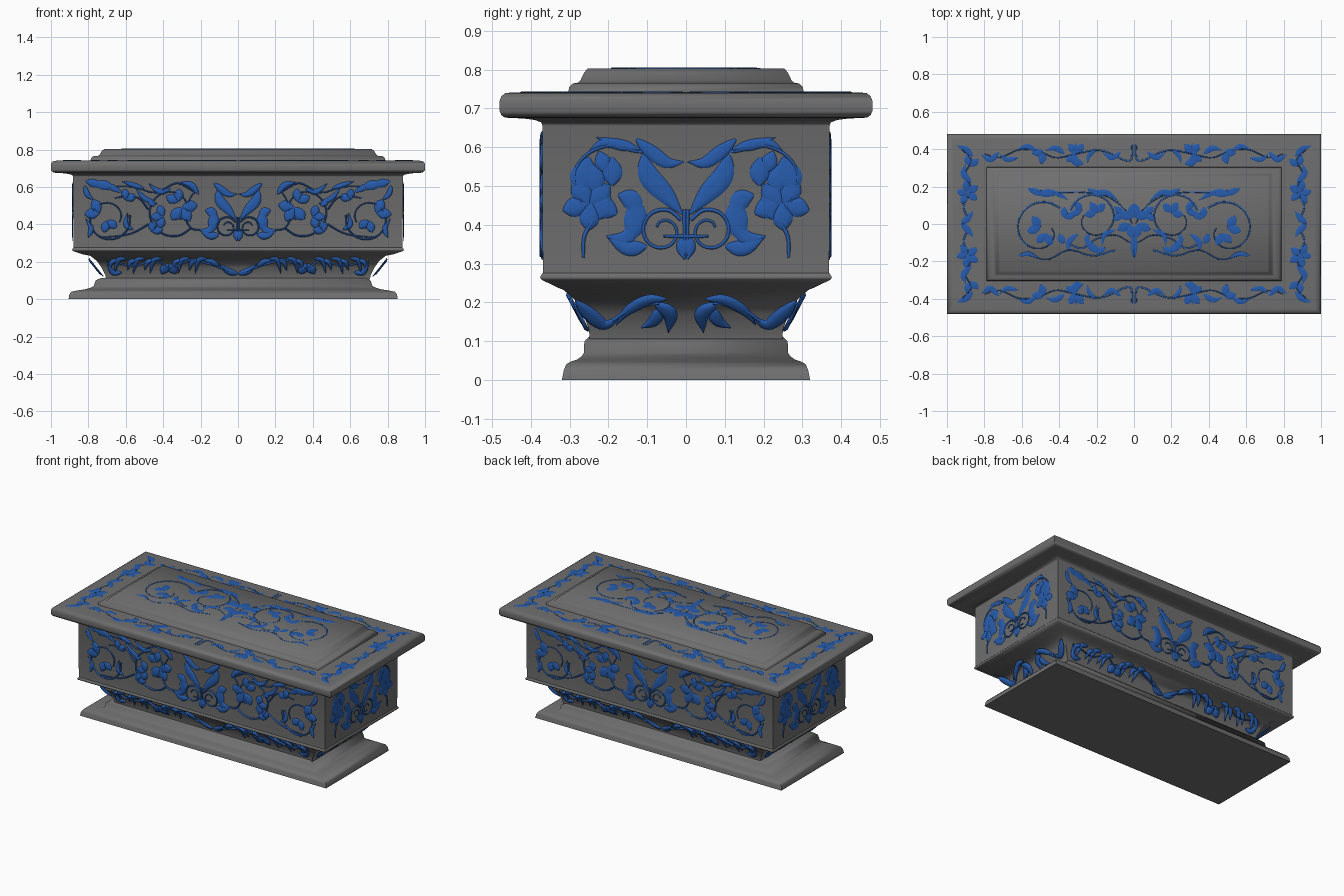
import bpy, bmesh
from math import sin, cos, pi, radians
from mathutils import Vector, Matrix


def material(name, rgb):
    m = bpy.data.materials.new(name)
    m.diffuse_color = (*rgb, 1)
    return m


blue = material("blue_ornament", (0.02, 0.105, 0.41))
stone = material("dark_grey_stone", (0.16, 0.16, 0.16))


def finish(name, bm, mat, angle):
    me = bpy.data.meshes.new(name)
    bm.to_mesh(me)
    bm.free()
    ob = bpy.data.objects.new(name, me)
    bpy.context.collection.objects.link(ob)
    me.materials.append(mat)
    bpy.ops.object.select_all(action='DESELECT')
    ob.select_set(True)
    bpy.context.view_layer.objects.active = ob
    bpy.ops.object.shade_smooth_by_angle(angle=radians(angle))


# Rectangular mouldings: rows of (half x, half y, z)
def moulding(name, rows, cx=0):
    bm = bmesh.new()
    rings = [[bm.verts.new((cx + sx * x, sy * y, z)) for sx, sy in
              ((-1, -1), (1, -1), (1, 1), (-1, 1))] for x, y, z in rows]
    for a, b in zip(rings, rings[1:]):
        for i in range(4):
            j = (i + 1) % 4
            bm.faces.new((a[i], a[j], b[j], b[i]))
    bm.faces.new(rings[0][::-1])
    bm.faces.new(rings[-1])
    finish(name, bm, stone, 60)


moulding("foot", [(.88, .32, 0), (.876, .315, .025), (.865, .309, .04), (.83, .298, .047),
                  (.795, .282, .052), (.765, .27, .06), (.745, .263, .07), (.735, .262, .1),
                  (.71, .25, .112)], -.026)
moulding("cove", [(.705, .248, .105), (.71, .25, .13), (.73, .265, .17), (.755, .285, .205),
                  (.79, .315, .232), (.83, .335, .24), (.862, .355, .25), (.883, .372, .258),
                  (.887, .376, .265), (.883, .372, .272), (.88, .369, .276)])
moulding("body", [(.88, .369, .27), (.882, .37, .655), (.885, .373, .664), (.91, .39, .67),
                  (.93, .41, .673), (.97, .455, .676)])
moulding("lid_slab", [(.97, .455, .675), (.985, .468, .677), (.995, .476, .683), (1, .48, .692),
                      (1, .48, .72), (.996, .476, .731), (.985, .466, .739), (.965, .45, .741)])
moulding("lid_panel", [(.79, .305, .735), (.785, .301, .755), (.775, .292, .764), (.75, .279, .766),
                       (.74, .272, .772), (.728, .262, .793), (.715, .253, .803)])


# Relief strokes: smooth spine, width profile, domed section
def spline(pts, n):
    p = [Vector(q) for q in pts]
    p = [2 * p[0] - p[1]] + p + [2 * p[-1] - p[-2]]
    out = []
    for i in range(1, len(p) - 2):
        a, b, c, d = p[i - 1:i + 3]
        for k in range(n):
            t = k / n
            out.append(.5 * (2 * b + (c - a) * t + (2 * a - 5 * b + 4 * c - d) * t * t
                             + (3 * b - a - 3 * c + d) * t ** 3))
    return out + [p[-2]]


WIDTH = {
    "stem": lambda t: 1 - .4 * t,
    "leaf": lambda t: sin(pi * t ** .8) ** .9,
    "lobed": lambda t: sin(pi * t ** .8) ** .7 * (.7 + .3 * abs(sin(3 * pi * t))),
    "petal": lambda t: sin(pi * t ** 1.1) ** .75,
}


def stroke(bm, pts, w, kind, h, m):
    sp = spline(pts, 6 if len(pts) > 2 else 12)
    rows = []
    for i, p in enumerate(sp):
        d = (sp[min(i + 1, len(sp) - 1)] - sp[max(i - 1, 0)]).normalized()
        side = Vector((-d.y, d.x))
        k = max(.06, WIDTH[kind](i / (len(sp) - 1) * .9999))
        row = []
        for s in (-1, -.8, -.35, 0, .35, .8, 1):
            q = p + side * s * w * k
            z = h * (1 - s * s) ** .5 * min(1, .35 + k * .65) * (.9 if s == 0 and kind != "stem" else 1)
            row.append(bm.verts.new(m @ Vector((q.x, q.y, z - .001))))
        rows.append(row)
    for a, b in zip(rows, rows[1:]):
        for j in range(7):
            bm.faces.new((a[j], b[j], b[(j + 1) % 7], a[(j + 1) % 7]))
    bm.faces.new(rows[0])
    bm.faces.new(rows[-1][::-1])


def ornament(name, design, m, h):
    bm = bmesh.new()
    for pts, w, kind in design:
        for s in (1, -1):
            stroke(bm, [(s * u, v) for u, v in pts], w, kind, h, m)
    finish(name, bm, blue, 50)


def stem(*pts, w=.005): return [(pts, w, "stem")]
def leaf(w, *pts): return [(pts, w, "leaf")]
def lobed(w, *pts): return [(pts, w, "lobed")]


def scroll(u, v, r0, r1, a0, a1):
    pts = []
    for i in range(12):
        t = i / 11
        a, r = radians(a0 + (a1 - a0) * t), r0 + (r1 - r0) * t ** 1.8
        pts.append((u + r * cos(a), v + r * sin(a)))
    return stem(*pts)


def flower(u, v, r, ang, n=3):
    out = []
    for i in range(n):
        a = radians(ang + (i - (n - 1) / 2) * 70)
        out.append((((u, v), (u + r * cos(a), v + r * sin(a))), r * .36, "petal"))
    return out


# Lyre motif shared by the long and short walls
lyre = (leaf(.019, (.13, .622), (.09, .588), (.048, .56), (.004, .562))
        + leaf(.028, (.112, .582), (.095, .525), (.05, .475), (.008, .425))
        + lobed(.031, (.175, .478), (.138, .46), (.13, .41), (.155, .365), (.205, .37))
        + stem((.004, .44), (.004, .32), w=.005) + stem((0, .37), (.058, .37))
        + scroll(.06, .385, .055, .018, 150, -330)
        + leaf(.017, (.006, .37), (.008, .34), (.004, .31))
        + leaf(.02, (.1, .345), (.15, .34), (.2, .365)))

short_wall = (lyre + leaf(.014, (.11, .585), (.16, .605), (.215, .61), (.25, .59))
              + leaf(.014, (.13, .595), (.18, .608), (.23, .625))
              + stem((.12, .595), (.19, .605), (.25, .585), (.285, .54), (.28, .48), (.25, .43))
              + flower(.19, .575, .075, 270, 1) + flower(.225, .59, .06, 250, 1)
              + flower(.25, .575, .1, 285, 1) + flower(.25, .56, .085, 255, 1)
              + flower(.25, .45, .075, 100, 2) + flower(.25, .455, .07, 20, 2)
              + flower(.245, .46, .075, 240, 2) + flower(.2, .48, .07, 290, 1)
              + stem((.24, .41), (.262, .37), (.265, .315), w=.006))

long_wall = (lyre + scroll(.35, .47, .135, .06, -140, 230) + scroll(.69, .43, .115, .06, 170, 560)
             + stem((.2, .37), (.25, .38), (.28, .44), (.26, .53), (.22, .59))
             + stem((.24, .58), (.33, .62), (.44, .57), (.56, .6), (.7, .6))
             + stem((.48, .4), (.55, .36), (.62, .34), (.74, .33))
             + stem((.48, .48), (.53, .54), (.6, .55), (.66, .54))
             + lobed(.027, (.815, .63), (.75, .615), (.68, .6), (.62, .57))
             + leaf(.015, (.82, .61), (.805, .56), (.77, .53))
             + leaf(.017, (.21, .56), (.25, .61), (.31, .625))
             + leaf(.016, (.36, .59), (.42, .575), (.48, .62))
             + leaf(.014, (.5, .59), (.56, .61), (.62, .63))
             + leaf(.014, (.43, .51), (.5, .54), (.55, .6))
             + flower(.3, .49, .085, 240) + flower(.32, .52, .07, 60, 2)
             + flower(.4, .44, .065, 0) + flower(.46, .36, .06, 130, 2)
             + flower(.44, .5, .05, 30, 1) + flower(.7, .42, .065, 250, 2)
             + flower(.74, .46, .08, 30, 2) + flower(.6, .53, .06, 120, 2)
             + leaf(.014, (.8, .33), (.785, .38), (.815, .43))
             + leaf(.014, (.56, .37), (.6, .4), (.59, .46)))

lid_top = (scroll(.49, -.03, .15, .05, 130, -190) + scroll(.22, .03, .13, .05, 20, 380)
           + lobed(.024, (.57, .19), (.5, .165), (.42, .165), (.35, .13))
           + leaf(.02, (.25, .19), (.2, .165), (.14, .165), (.08, .12))
           + stem((.55, .18), (.4, .17), (.28, .17), (.15, .15), (.05, .08), (.01, .0))
           + stem((.36, -.1), (.28, -.13), (.2, -.08), (.1, -.06), (.02, -.1))
           + stem((.1, -.14), (.22, -.17), (.35, -.14), (.46, -.19), (.56, -.17))
           + flower(.01, .03, .08, 60, 2) + flower(.02, 0, .075, 300, 2)
           + flower(.06, .05, .06, 10, 2) + leaf(.012, (.004, -.05), (.008, -.12), (.003, -.19))
           + flower(.5, -.02, .075, 20, 2) + flower(.47, -.05, .07, 280, 2)
           + flower(.2, .06, .065, 60) + flower(.28, .07, .06, 20, 2)
           + flower(.37, .03, .06, 120, 2) + flower(.4, -.05, .06, 250, 1)
           + lobed(.024, (.15, -.13), (.2, -.14), (.25, -.09), (.24, -.05))
           + leaf(.018, (.3, -.05), (.35, -.1), (.34, -.15))
           + leaf(.013, (.62, -.17), (.56, -.16), (.5, -.19))
           + leaf(.015, (.1, -.03), (.16, -.06), (.17, -.12)))

long_border = (stem((.01, -.05), (.015, .03), (.06, .03), (.12, 0), (.2, -.02), (.31, 0), (.42, .02),
                    (.52, -.02), (.62, -.02), (.72, .02), (.8, .0))
               + leaf(.024, (.27, .055), (.32, .03), (.31, -.06)) + flower(.31, .01, .06, 60, 2)
               + flower(.31, .0, .065, 270, 2)
               + leaf(.016, (.07, -.01), (.12, .02), (.17, -.01))
               + leaf(.013, (.2, -.03), (.24, .01), (.25, .05))
               + leaf(.018, (.37, .0), (.42, -.03), (.47, -.02))
               + flower(.48, -.01, .065, 40, 2) + leaf(.016, (.52, -.01), (.57, -.04), (.63, -.02))
               + leaf(.015, (.62, .02), (.68, .03), (.72, .0))
               + leaf(.018, (.72, -.01), (.77, .03), (.82, .0)))

short_border = (leaf(.02, (.002, -.035), (.03, 0), (.07, .03))
                + stem((.03, 0), (.1, -.02), (.18, .02), (.27, -.01), (.34, .02), (.4, -.03))
                + flower(.17, 0, .065, 60) + flower(.16, .0, .06, 250, 2)
                + leaf(.02, (.22, .02), (.27, -.02), (.32, -.01))
                + flower(.31, .01, .06, 20, 2) + leaf(.018, (.36, .03), (.4, -.01), (.42, -.06)))

long_cove = (leaf(.019, (.0, -.04), (.05, -.025), (.1, .02))
             + leaf(.015, (.1, .0), (.14, .035), (.19, .045))
             + stem((.05, -.02), (.15, .02), (.25, .045), (.36, .0), (.45, .045), (.55, .01), (.66, .03)))
for u in (.21, .3, .45, .54, .64):
    long_cove += (leaf(.015, (u - .045, .055), (u, .045), (u + .02, -.04))
                  + leaf(.013, (u, .045), (u + .035, .03), (u + .05, -.02)))
long_cove += leaf(.016, (.62, -.03), (.67, -.03), (.7, .04)) + flower(.37, .02, .07, 270, 2)

short_cove = (leaf(.021, (.285, .045), (.25, .0), (.21, -.035), (.17, -.01))
              + leaf(.017, (.05, .05), (.1, .045), (.15, .01), (.18, -.035))
              + leaf(.021, (.08, .035), (.042, .0), (.045, -.06))
              + leaf(.018, (.07, .02), (.08, -.02), (.115, -.045))
              + stem((.07, .04), (.13, .03), (.19, -.02)))


# Place every panel by turning a front-facing frame around z
def frame(turn, origin, v):
    u, v = Vector((1, 0, 0)), Vector(v).normalized()
    m = Matrix((u, v, u.cross(v))).transposed().to_4x4()
    m.translation = origin
    return Matrix.Rotation(turn * pi / 2, 4, 'Z') @ m


for k, side in enumerate(("front", "right", "back", "left")):
    long = k % 2 == 0
    ornament(side + "_wall_ornament", long_wall if long else short_wall,
             frame(k, (0, -.37 if long else -.882, 0), (0, 0, 1)), .009 if k == 0 else .006)
    ornament(side + "_border_ornament", long_border if long else short_border,
             frame(k, (0, -.375 if long else -.89, .741), (0, 1, 0)), .0035)
    ornament(side + "_cove_ornament", long_cove if long else short_cove,
             frame(k, (0, -.272 if long else -.757, .17), (0, -.065 if long else -.095, .12)), .012)
ornament("lid_top_ornament", lid_top, frame(0, (0, 0, .803), (0, 1, 0)), .0035)
